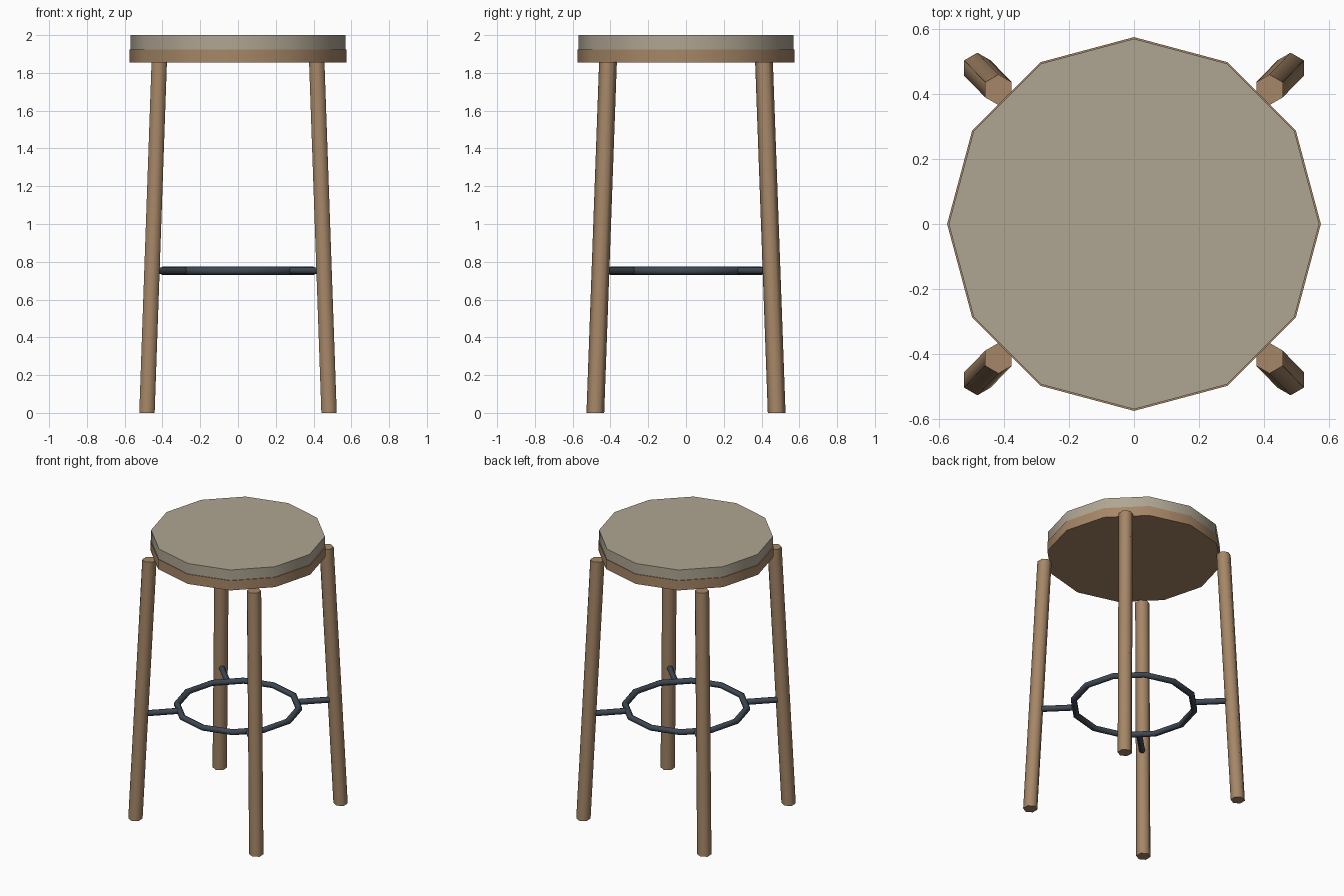
import bpy, bmesh, math
from mathutils import Vector, Matrix

if "Cube" in bpy.data.objects:
    bpy.data.objects.remove(bpy.data.objects["Cube"])


def material(name, rgb):
    m = bpy.data.materials.new(name)
    m.diffuse_color = (*rgb, 1)
    m.use_nodes = True
    m.node_tree.nodes["Principled BSDF"].inputs["Base Color"].default_value = m.diffuse_color
    return m


wood = material("wood", (0.38, 0.24, 0.135))
fabric = material("fabric", (0.43, 0.38, 0.29))
metal = material("dark_metal", (0.048, 0.065, 0.084))


def finish(name, bm, mat, angle):
    bmesh.ops.recalc_face_normals(bm, faces=bm.faces)
    me = bpy.data.meshes.new(name)
    bm.to_mesh(me)
    bm.free()
    me.materials.append(mat)
    ob = bpy.data.objects.new(name, me)
    bpy.context.collection.objects.link(ob)
    bpy.ops.object.select_all(action='DESELECT')
    ob.select_set(True)
    bpy.context.view_layer.objects.active = ob
    bpy.ops.object.shade_smooth_by_angle(angle=math.radians(angle))
    return ob


def cylinder(name, r, z0, z1, sides, mat, angle, p0=(0, 0), p1=(0, 0)):
    """Upright cylinder whose centre leans from p0 (bottom) to p1 (top)."""
    bm = bmesh.new()
    bmesh.ops.create_cone(bm, cap_ends=True, segments=sides,
                          radius1=r, radius2=r, depth=1)
    for v in bm.verts:
        p, z = (p0, z0) if v.co.z < 0 else (p1, z1)
        v.co = Vector((v.co.x + p[0], v.co.y + p[1], z))
    return finish(name, bm, mat, angle)


# Seat board and cushion
cylinder("seat_board", 0.575, 1.855, 1.925, 12, wood, 40)
cylinder("seat_cushion", 0.57, 1.925, 2.0, 12, fabric, 40)

# Footrest ring
RING_R, TUBE_R, RING_Z = 0.40, 0.022, 0.752
bm = bmesh.new()
loops = []
for i in range(12):
    a = math.tau * i / 12
    loops.append([bm.verts.new((
        (RING_R + TUBE_R * math.cos(b)) * math.cos(a),
        (RING_R + TUBE_R * math.cos(b)) * math.sin(a),
        RING_Z + TUBE_R * math.sin(b)))
        for b in (math.tau * (j + 0.5) / 6 for j in range(6))])
for i in range(12):
    l0, l1 = loops[i], loops[(i + 1) % 12]
    for j in range(6):
        k = (j + 1) % 6
        bm.faces.new((l0[j], l1[j], l1[k], l0[k]))
finish("footrest_ring", bm, metal, 65)

# Splayed legs with a spoke from each to the ring
for side, sx in (("left", -1), ("right", 1)):
    for end, sy in (("front", -1), ("back", 1)):
        cylinder(f"{end}_{side}_leg", 0.047, 0, 1.857, 6, wood, 65,
                 (sx * 0.482, sy * 0.48), (sx * 0.417, sy * 0.413))
        bm = bmesh.new()
        turn = Matrix.Rotation(math.atan2(sy, sx), 4, 'Z')
        place = Matrix.Translation((0.505, 0, RING_Z))
        bmesh.ops.create_cone(bm, cap_ends=True, segments=6,
                              radius1=0.02, radius2=0.02, depth=0.25,
                              matrix=turn @ place @ Matrix.Rotation(math.pi / 2, 4, 'Y'))
        finish(f"{end}_{side}_spoke", bm, metal, 65)
